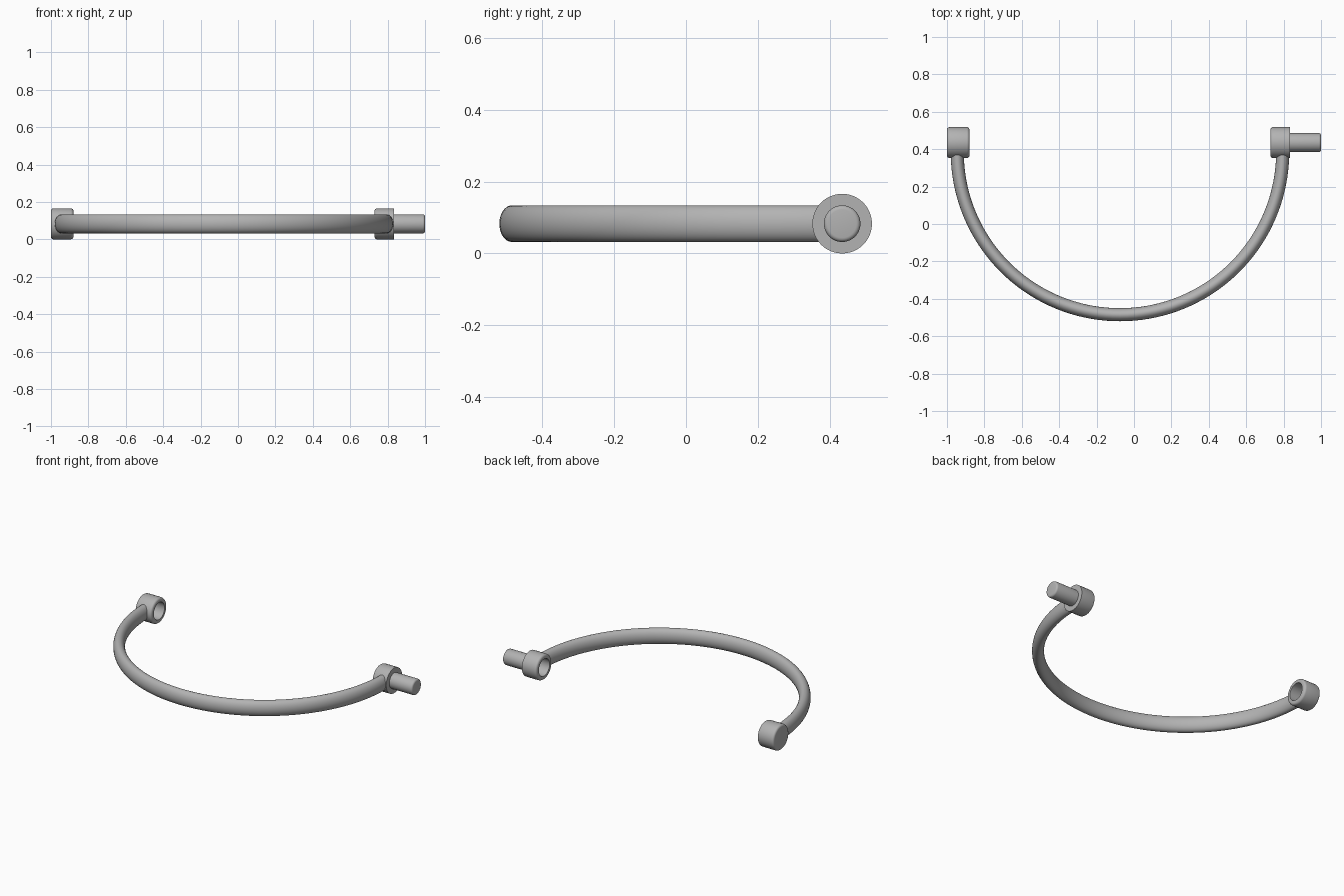
import bpy, bmesh, math
from mathutils import Matrix, Vector

if "Cube" in bpy.data.objects:
    bpy.data.objects.remove(bpy.data.objects["Cube"])

# Single metal colour
metal = bpy.data.materials.new("grey metal")
metal.use_nodes = True
grey = (0.45, 0.45, 0.45, 1)
metal.diffuse_color = grey
metal.node_tree.nodes["Principled BSDF"].inputs["Base Color"].default_value = grey

EYE_Y, EYE_Z, EYE_R, HOLE_R, PIN_R = 0.435, 0.083, 0.083, 0.056, 0.051
BOW_CENTRE, BOW_R = Vector((-0.075, 0.385, EYE_Z)), 0.87


def finish(bm, name):
    bmesh.ops.remove_doubles(bm, verts=bm.verts, dist=1e-5)
    bmesh.ops.recalc_face_normals(bm, faces=bm.faces)
    mesh = bpy.data.meshes.new(name)
    bm.to_mesh(mesh)
    bm.free()
    mesh.materials.append(metal)
    obj = bpy.data.objects.new(name, mesh)
    bpy.context.collection.objects.link(obj)
    bpy.ops.object.select_all(action='DESELECT')
    obj.select_set(True)
    bpy.context.view_layer.objects.active = obj
    bpy.ops.object.shade_smooth_by_angle(angle=math.radians(35))
    return obj


def lathe_x(name, profile):
    """Turn an (x, radius) profile around the eye axis."""
    bm = bmesh.new()
    verts = [bm.verts.new((x, EYE_Y, EYE_Z + r)) for x, r in profile]
    edges = [bm.edges.new(pair) for pair in zip(verts, verts[1:])]
    bmesh.ops.spin(bm, geom=verts + edges, cent=(0, EYE_Y, EYE_Z), axis=(1, 0, 0),
                   angle=math.tau, steps=48, use_duplicate=False)
    return finish(bm, name)


def rounded(x, r, bevel, direction, steps=4):
    """Quarter-round from the flat end at x onto the side wall at radius r."""
    angles = [math.pi / 2 * i / steps for i in range(steps + 1)]
    return [(x + direction * bevel * (1 - math.sin(a)), r - bevel * (1 - math.cos(a)))
            for a in reversed(angles)]


# Eye closed on the outside, with a socket facing inward
socket = [(-0.88, HOLE_R), (-0.97, HOLE_R), (-0.97, 0)]
lathe_x("right_eye", [(-1, 0)] + rounded(-1, EYE_R, 0.014, 1)
        + rounded(-0.88, EYE_R, 0.014, -1)[::-1] + socket)

# Eye with the same inward socket and a square outer edge
lathe_x("left_eye", [(0.835, 0), (0.835, EYE_R)]
        + rounded(0.73, EYE_R, 0.014, 1)[::-1]
        + [(0.73, HOLE_R), (0.81, HOLE_R), (0.81, 0)])

# Pin projecting from the left eye
lathe_x("pin", [(0.825, 0), (0.825, PIN_R)]
        + rounded(1, PIN_R, 0.012, -1)[::-1] + [(1, 0)])

# Oval bar swept along a half circle
bm = bmesh.new()
ring = bmesh.ops.create_circle(bm, cap_ends=True, segments=32, radius=1)["verts"]
start = math.radians(-1)
for v in ring:
    a, b = v.co.x, v.co.y
    v.co = BOW_CENTRE + Matrix.Rotation(start, 3, 'Z') @ Vector((BOW_R + 0.035 * a, 0, 0.051 * b))
cap = bm.faces[:]
bmesh.ops.duplicate(bm, geom=cap)
bmesh.ops.spin(bm, geom=cap, cent=BOW_CENTRE, axis=(0, 0, 1),
               angle=math.radians(-178), steps=72, use_duplicate=False)
finish(bm, "bow")
